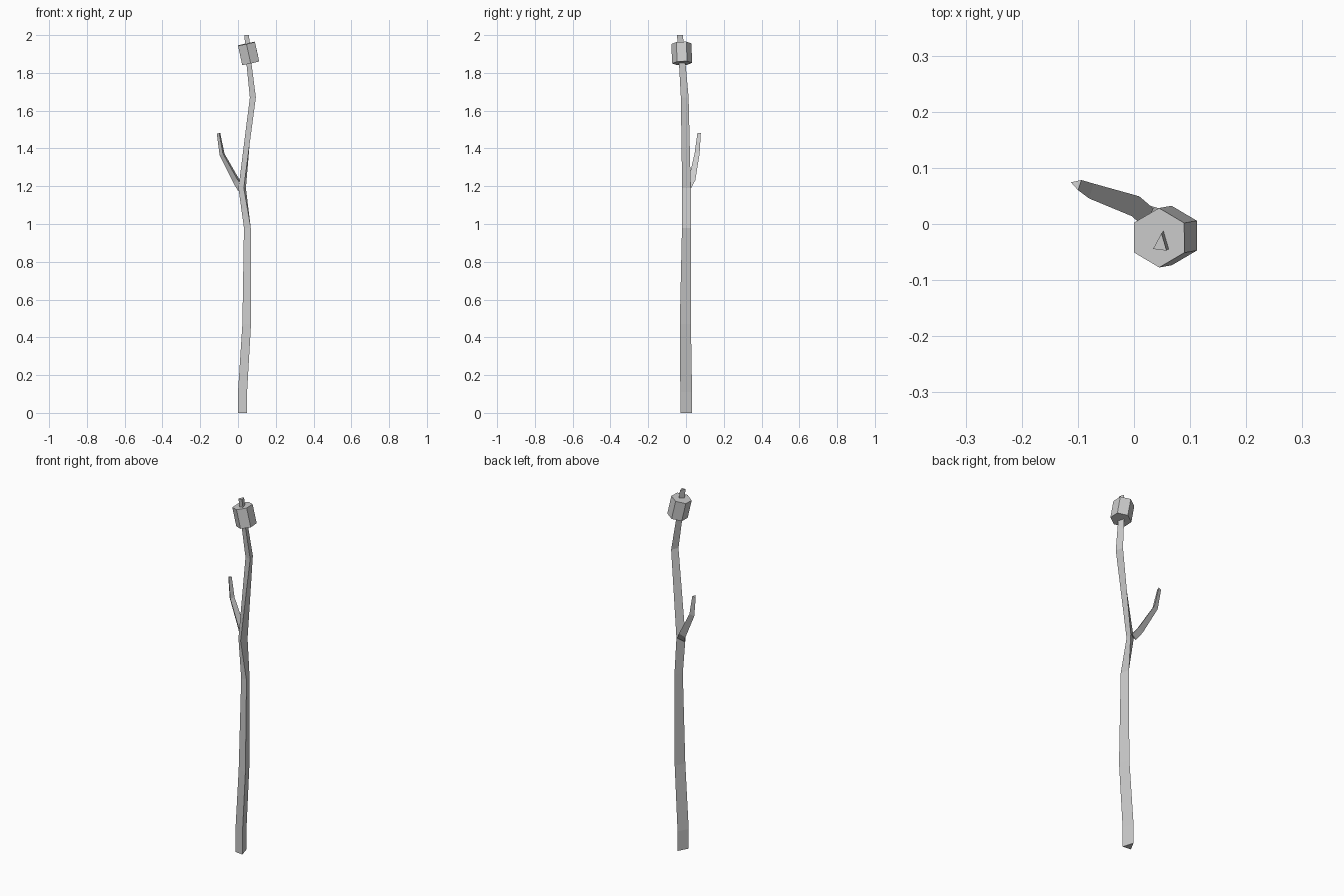
import bpy, bmesh
from math import cos, sin, radians
from mathutils import Vector

if "Cube" in bpy.data.objects:
    bpy.data.objects.remove(bpy.data.objects["Cube"])

UP = Vector((0, 0, 1))


def regular(sides):
    """Unit polygon cross-section."""
    return [(cos(radians(360 * i / sides)), sin(radians(360 * i / sides)))
            for i in range(sides)]


def tube(name, profile, rings):
    """Loft a profile along rings: (centre, scale, twist in degrees, axis)."""
    bm = bmesh.new()
    loops = []
    for centre, scale, twist, axis in rings:
        q = UP.rotation_difference(Vector(axis).normalized())
        c, s = cos(radians(twist)), sin(radians(twist))
        loops.append([
            bm.verts.new(Vector(centre) + q @ Vector(
                (scale * (c * x - s * y), scale * (s * x + c * y), 0)))
            for x, y in profile])
    n = len(profile)
    for low, high in zip(loops, loops[1:]):
        for i in range(n):
            j = (i + 1) % n
            bm.faces.new((low[i], low[j], high[j], high[i]))
    bm.faces.new(loops[0][::-1])
    bm.faces.new(loops[-1])
    bmesh.ops.recalc_face_normals(bm, faces=bm.faces)
    mesh = bpy.data.meshes.new(name)
    bm.to_mesh(mesh)
    bm.free()
    obj = bpy.data.objects.new(name, mesh)
    bpy.context.collection.objects.link(obj)
    return obj


# Crooked three-sided stick, tapering upwards with one twist at the fork
tube("stick", [(-0.026, -0.017), (0.022, -0.023), (0.004, 0.039)], [
    ((0.026, -0.007, 0.00), 1.00, 0, UP),
    ((0.026, -0.007, 0.11), 1.00, 0, UP),
    ((0.048, -0.011, 0.47), 0.95, 0, UP),
    ((0.051, -0.004, 0.98), 0.75, 0, UP),
    ((0.025, 0.002, 1.19), 0.73, -30, UP),
    ((0.080, -0.012, 1.67), 0.66, 0, UP),
    ((0.058, -0.025, 1.86), 0.55, 0, UP),
    ((0.047, -0.036, 2.00), 0.50, 0, UP),
])

# Side branch
tube("branch", regular(3), [
    ((0.018, 0.012, 1.19), 0.023, 42, (-0.5, 0.5, 0.7)),
    ((-0.006, 0.034, 1.228), 0.022, 42, (-0.5, 0.3, 0.8)),
    ((-0.083, 0.061, 1.37), 0.016, 42, (-0.3, 0.15, 0.9)),
    ((-0.102, 0.071, 1.48), 0.011, 42, (-0.15, 0.1, 1)),
])

# Six-sided block skewered near the top, leaning with the stick
axis = Vector((-0.0225, -0.004, 0.103))
mid = Vector((0.056, -0.0225, 1.903))
tube("marshmallow", regular(6), [
    (mid - axis / 2, 0.053, 30, axis),
    (mid + axis / 2, 0.053, 30, axis),
])
